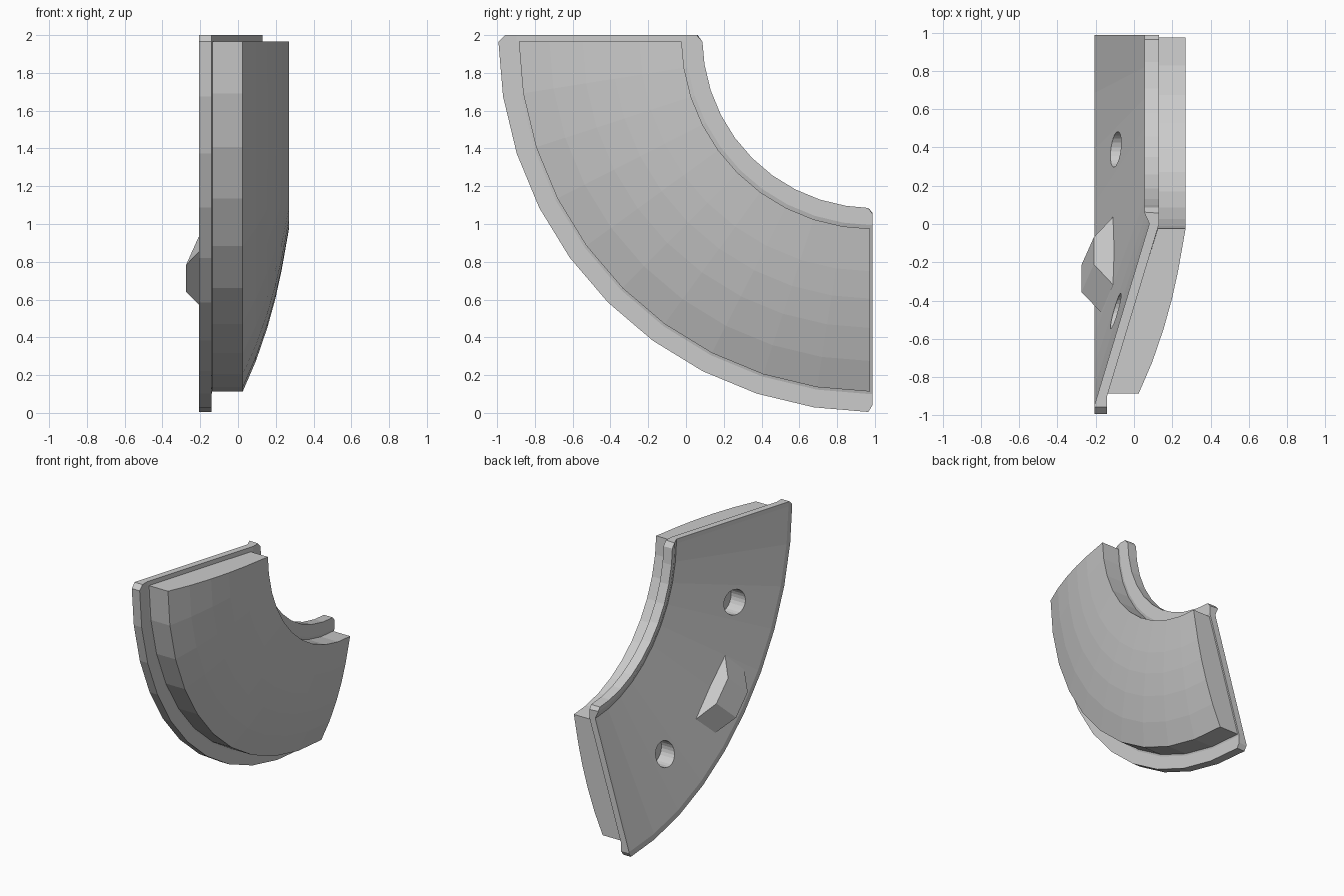
import bpy, bmesh, math

if "Cube" in bpy.data.objects:
    bpy.data.objects.remove(bpy.data.objects["Cube"])

CY, CZ = 0.987, 1.985          # sweep centre (axis runs along x)
STEPS = 10                     # facets in the quarter turn


def make_object(name, rings, closed_loop=True):
    """Skin a list of equal-length vertex rings and cap both ends."""
    bm = bmesh.new()
    vr = [[bm.verts.new(p) for p in ring] for ring in rings]
    n = len(vr[0])
    for a, b in zip(vr, vr[1:]):
        for i in range(n):
            j = (i + 1) % n
            bm.faces.new((a[i], a[j], b[j], b[i]))
    bm.faces.new(vr[0])
    bm.faces.new(vr[-1])
    bmesh.ops.recalc_face_normals(bm, faces=bm.faces)
    me = bpy.data.meshes.new(name)
    bm.to_mesh(me)
    bm.free()
    ob = bpy.data.objects.new(name, me)
    bpy.context.collection.objects.link(ob)
    return ob


def polar(x, r, deg, t=0.0):
    """Point at radius r and angle deg, shifted t along the tangent."""
    a = math.radians(deg)
    return (x, CY - r * math.cos(a) + t * math.sin(a),
            CZ - r * math.sin(a) - t * math.cos(a))


def top_ring(profile, z):
    return [(x, CY - r, z) for x, r in profile]


def side_ring(profile, y):
    return [(x, y, CZ - r) for x, r in profile]


def arc_rings(profile):
    return [[polar(x, r, 90 * k / STEPS) for x, r in profile]
            for k in range(1, STEPS)]


# Backing plate: dished section with an inner lip and chamfered corners
plate_profile = [(-0.14, 1.98), (-0.207, 1.98), (-0.207, 1.935), (0.08, 0.985),
                 (0.055, 0.93), (0.055, 0.9), (0.13, 0.9), (0.13, 0.99),
                 (-0.14, 1.885)]
trimmed = [(x, min(max(r, 0.93), 1.945)) for x, r in plate_profile]
trimmed[5] = (0.055, 0.925)
plate = make_object("backing_plate",
                    [top_ring(trimmed, 2.0), top_ring(plate_profile, 1.965)]
                    + arc_rings(plate_profile)
                    + [side_ring(plate_profile, 0.965), side_ring(trimmed, 0.987)])

# Friction pad: convex face, straight side walls
pad_profile = [(-0.14, 1.872), (0.025, 1.872), (0.095, 1.71), (0.155, 1.535),
               (0.198, 1.38), (0.23, 1.235), (0.27, 1.01), (0.125, 1.01)]
pad = make_object("friction_pad",
                  [top_ring(pad_profile, 1.965)] + arc_rings(pad_profile)
                  + [side_ring(pad_profile, 0.975)])

# Locating lug on the back, a trapezoid block following the plate slope
def lug_ring(r, base, top):
    return [polar(base, r, 45, -0.28), polar(top, r, 45, -0.1),
            polar(top, r, 45, 0.1), polar(base, r, 45, 0.28)]


make_object("locating_lug", [lug_ring(1.594, -0.09, -0.21),
                             lug_ring(1.80, -0.15, -0.275)])

# Two blind rivet holes
for k, deg in enumerate((22.5, 67.5)):
    circle = [(1.56 + 0.093 * math.cos(math.tau * i / 24),
               0.093 * math.sin(math.tau * i / 24)) for i in range(24)]
    cutter = make_object(f"hole_cutter_{k + 1}",
                         [[polar(x, r, deg, t) for r, t in circle]
                          for x in (-0.3, 0.0)])
    cutter.hide_render = True
    cutter.hide_set(True)
    for ob in (plate, pad):
        mod = ob.modifiers.new("rivet_hole", 'BOOLEAN')
        mod.operation = 'DIFFERENCE'
        mod.solver = 'EXACT'
        mod.object = cutter
